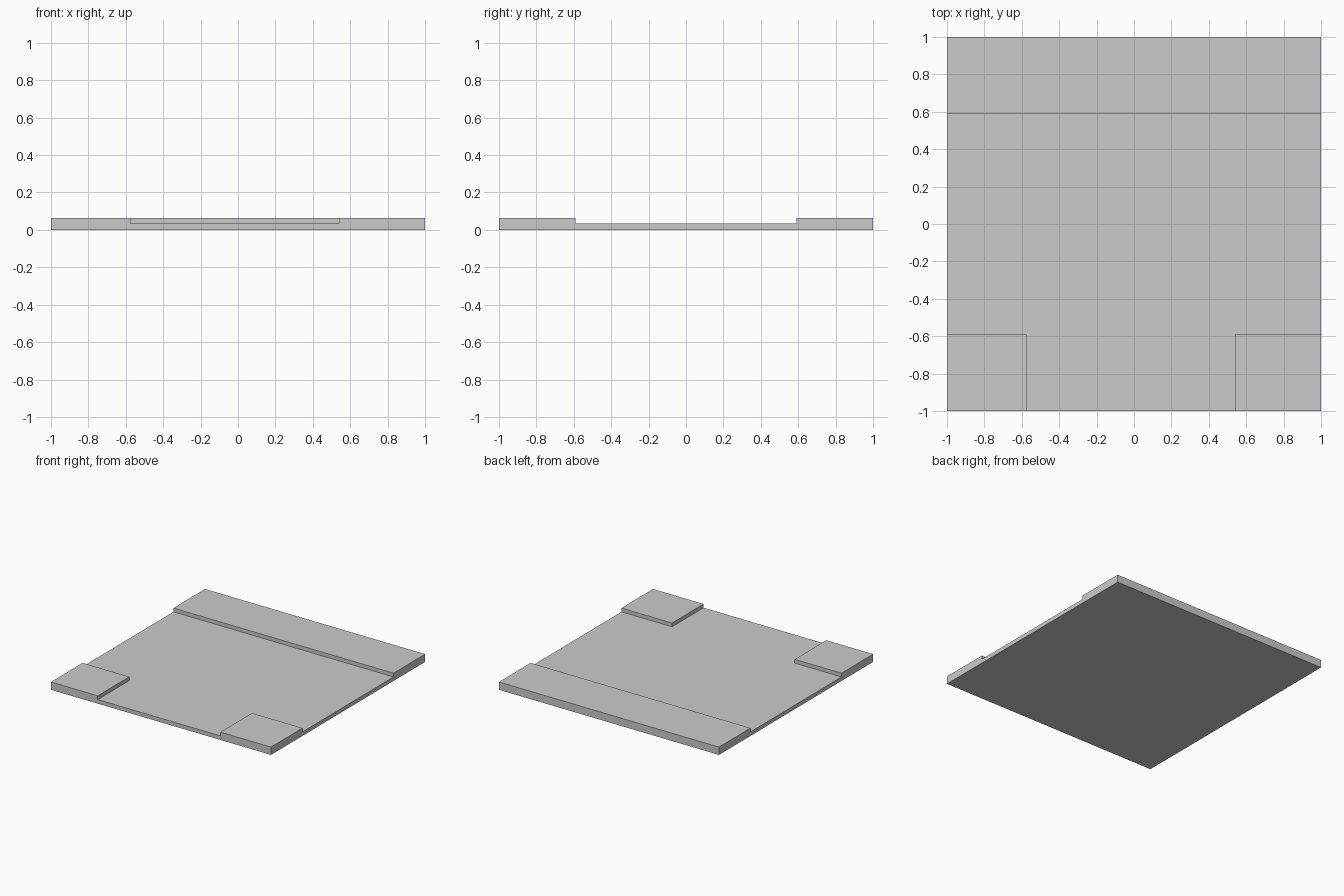
import bpy
import bmesh

cube = bpy.data.objects.get("Cube")
if cube:
    bpy.data.objects.remove(cube, do_unlink=True)

HEIGHT = 0.064      # raised areas
FLOOR = 0.033       # sunken floor
BAND = 0.59         # half depth of the sunken band
GAP_RIGHT, GAP_LEFT = -0.575, 0.54   # front opening between the corner pads
OUT = 1.2           # cutter overshoot

grey = bpy.data.materials.new("light_grey")
grey.use_nodes = True
grey.diffuse_color = (0.6, 0.6, 0.6, 1)
grey.node_tree.nodes["Principled BSDF"].inputs["Base Color"].default_value = (0.6, 0.6, 0.6, 1)


def prism(name, outline, z0, z1):
    """Extrude a flat outline from z0 up to z1."""
    bm = bmesh.new()
    face = bm.faces.new([bm.verts.new((x, y, z0)) for x, y in outline])
    top = bmesh.ops.extrude_face_region(bm, geom=[face])["geom"]
    bmesh.ops.translate(bm, vec=(0, 0, z1 - z0),
                        verts=[v for v in top if isinstance(v, bmesh.types.BMVert)])
    bmesh.ops.recalc_face_normals(bm, faces=bm.faces)
    mesh = bpy.data.meshes.new(name)
    bm.to_mesh(mesh)
    bm.free()
    mesh.materials.append(grey)
    obj = bpy.data.objects.new(name, mesh)
    bpy.context.collection.objects.link(obj)
    return obj


# Square slab
slab = prism("base_slab", [(-1, -1), (1, -1), (1, 1), (-1, 1)], 0, HEIGHT)

# T-shaped recess: leaves a rear strip and two front corner pads
recess = prism("recess_cutter", [
    (-OUT, BAND), (-OUT, -BAND), (GAP_RIGHT, -BAND), (GAP_RIGHT, -OUT),
    (GAP_LEFT, -OUT), (GAP_LEFT, -BAND), (OUT, -BAND), (OUT, BAND)], FLOOR, 0.2)
recess.hide_render = True
recess.hide_viewport = True

cut = slab.modifiers.new("recess", 'BOOLEAN')
cut.operation = 'DIFFERENCE'
cut.solver = 'EXACT'
cut.object = recess

# Bake the cut and drop the cutter
bpy.context.view_layer.update()
evaluated = slab.evaluated_get(bpy.context.evaluated_depsgraph_get())
result = bpy.data.meshes.new_from_object(evaluated)
slab.modifiers.clear()
slab.data = result
bpy.data.objects.remove(recess, do_unlink=True)
